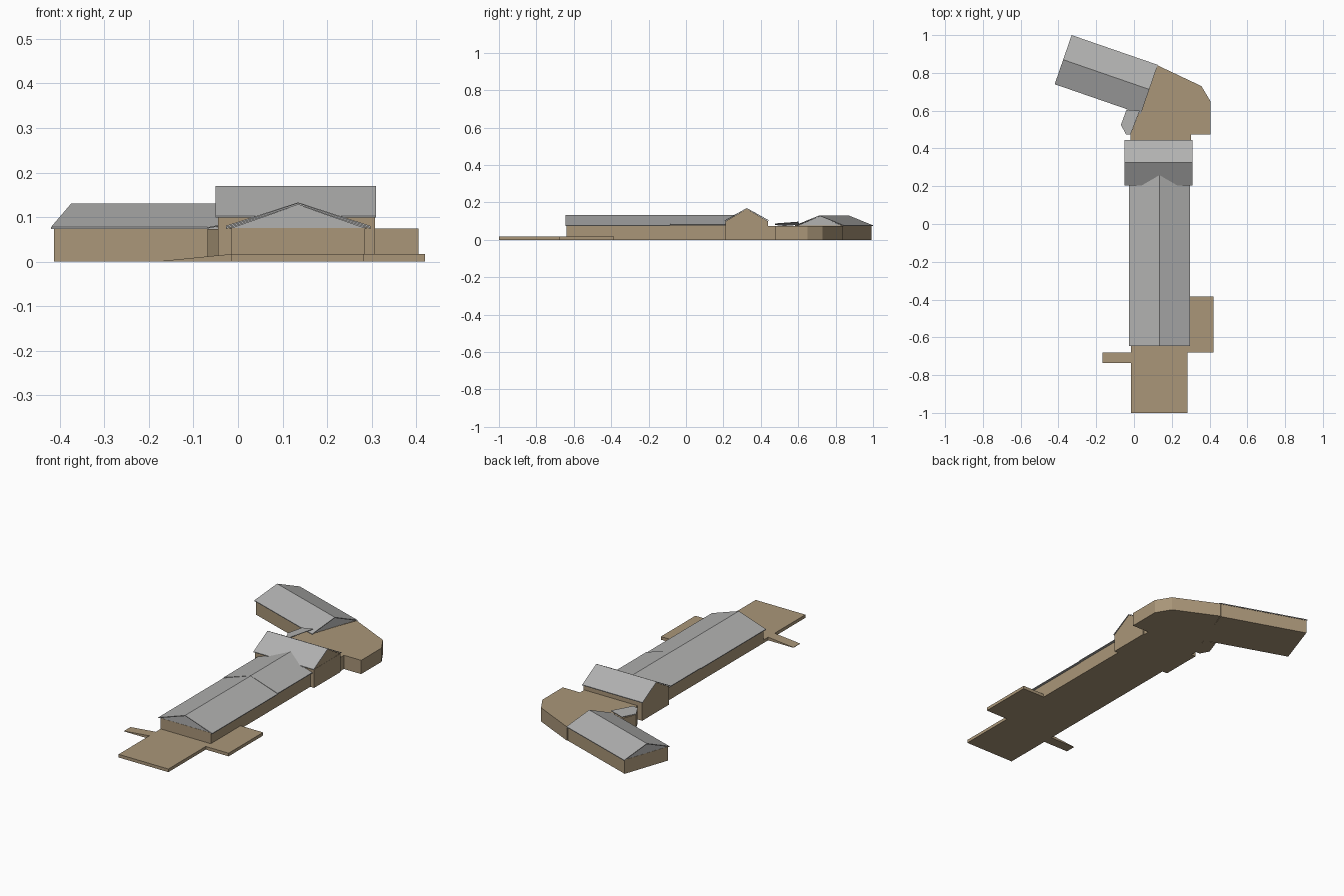
import bpy, bmesh
from mathutils import Vector

if "Cube" in bpy.data.objects:
    bpy.data.objects.remove(bpy.data.objects["Cube"])


def material(name, rgb):
    m = bpy.data.materials.new(name)
    m.diffuse_color = (*rgb, 1)
    m.use_nodes = True
    m.node_tree.nodes["Principled BSDF"].inputs["Base Color"].default_value = m.diffuse_color
    return m


TAN = material("tan wall", (0.40, 0.305, 0.19))
GREY = material("grey roof", (0.44, 0.44, 0.435))


def prism(name, pts, vec, mat):
    """Closed prism: a planar outline swept along a vector."""
    bm = bmesh.new()
    vec = Vector(vec)
    a = [bm.verts.new(p) for p in pts]
    b = [bm.verts.new(Vector(p) + vec) for p in pts]
    n = len(a)
    bm.faces.new(a)
    bm.faces.new(b[::-1])
    for i in range(n):
        bm.faces.new((a[i], b[i], b[(i + 1) % n], a[(i + 1) % n]))
    bmesh.ops.recalc_face_normals(bm, faces=bm.faces)
    me = bpy.data.meshes.new(name)
    bm.to_mesh(me)
    bm.free()
    me.materials.append(mat)
    ob = bpy.data.objects.new(name, me)
    bpy.context.collection.objects.link(ob)
    return ob


def slab(name, outline, z0, z1, mat=TAN):
    return prism(name, [(x, y, z0) for x, y in outline], (0, 0, z1 - z0), mat)


def rect(x0, x1, y0, y1):
    return [(x0, y0), (x1, y0), (x1, y1), (x0, y1)]


def along(name, start, end, profile, mat, inset=0.0):
    """Sweep an (offset, height) profile along the line from start to end."""
    s, e = Vector((*start, 0)), Vector((*end, 0))
    d = (e - s).normalized()
    side = Vector((-d.y, d.x, 0))
    s, e = s + d * inset, e - d * inset
    return prism(name, [s + side * o + Vector((0, 0, h)) for o, h in profile], e - s, mat)


def gable_roof(name, start, end, half, eave, ridge, gable_mat, inset=0.006, t=0.004):
    """Thin folded roof sheet with a recessed gable filling beneath it."""
    along(name, start, end,
          [(-half, eave), (0, ridge), (half, eave), (half, eave - t), (0, ridge - t), (-half, eave - t)], GREY)
    along(name + "_gable", start, end,
          [(-half + 0.006, eave - t), (0, ridge - t), (half - 0.006, eave - t)], gable_mat, inset)


# terrace, side terrace and access ramp
slab("front_terrace", rect(-0.015, 0.283, -1.0, -0.64), 0, 0.017)
slab("side_terrace", rect(0.283, 0.42, -0.68, -0.385), 0, 0.017)
prism("ramp", [(-0.167, -0.737, 0), (-0.167, -0.737, 0.002), (-0.015, -0.737, 0.017), (-0.015, -0.737, 0)],
      (0, 0.056, 0), TAN)

# long hall with its two roof sections
slab("hall_walls", rect(-0.015, 0.285, -0.64, 0.215), 0, 0.0755)
gable_roof("hall_roof_front", (0.135, -0.645), (0.135, -0.085), 0.162, 0.0775, 0.132, GREY)
gable_roof("hall_roof_rear", (0.135, -0.085), (0.135, 0.262), 0.162, 0.0805, 0.133, GREY, 0.001)

# tall cross block
slab("cross_block_walls", rect(-0.045, 0.308, 0.211, 0.439), 0, 0.1)
gable_roof("cross_block_roof", (-0.051, 0.325), (0.310, 0.325), 0.12, 0.103, 0.17, TAN, 0.003)

# flat-topped connector
slab("connector", [(-0.018, 0.43), (0.302, 0.43), (0.302, 0.475), (0.405, 0.475), (0.405, 0.65),
                   (0.357, 0.73), (0.124, 0.84), (-0.018, 0.475)], 0, 0.0745)

# angled wing
A, B = (0.081, 0.7125), (-0.375, 0.87)
along("wing_walls", A, B, [(-0.131, 0), (-0.131, 0.0755), (0.131, 0.0755), (0.131, 0)], TAN, 0.005)
gable_roof("wing_roof", A, B, 0.1375, 0.0775, 0.13, GREY)

# small porch in the corner, with a shallow sloping roof
porch = [(-0.018, 0.475), (-0.043, 0.475), (-0.069, 0.525), (-0.04, 0.605), (0.03, 0.6)]
slab("porch_walls", porch, 0, 0.0735)
prism("porch_roof", [(x, y, 0.074 + 0.2 * (x + 0.07)) for x, y in porch], (0, 0, 0.003), GREY)
